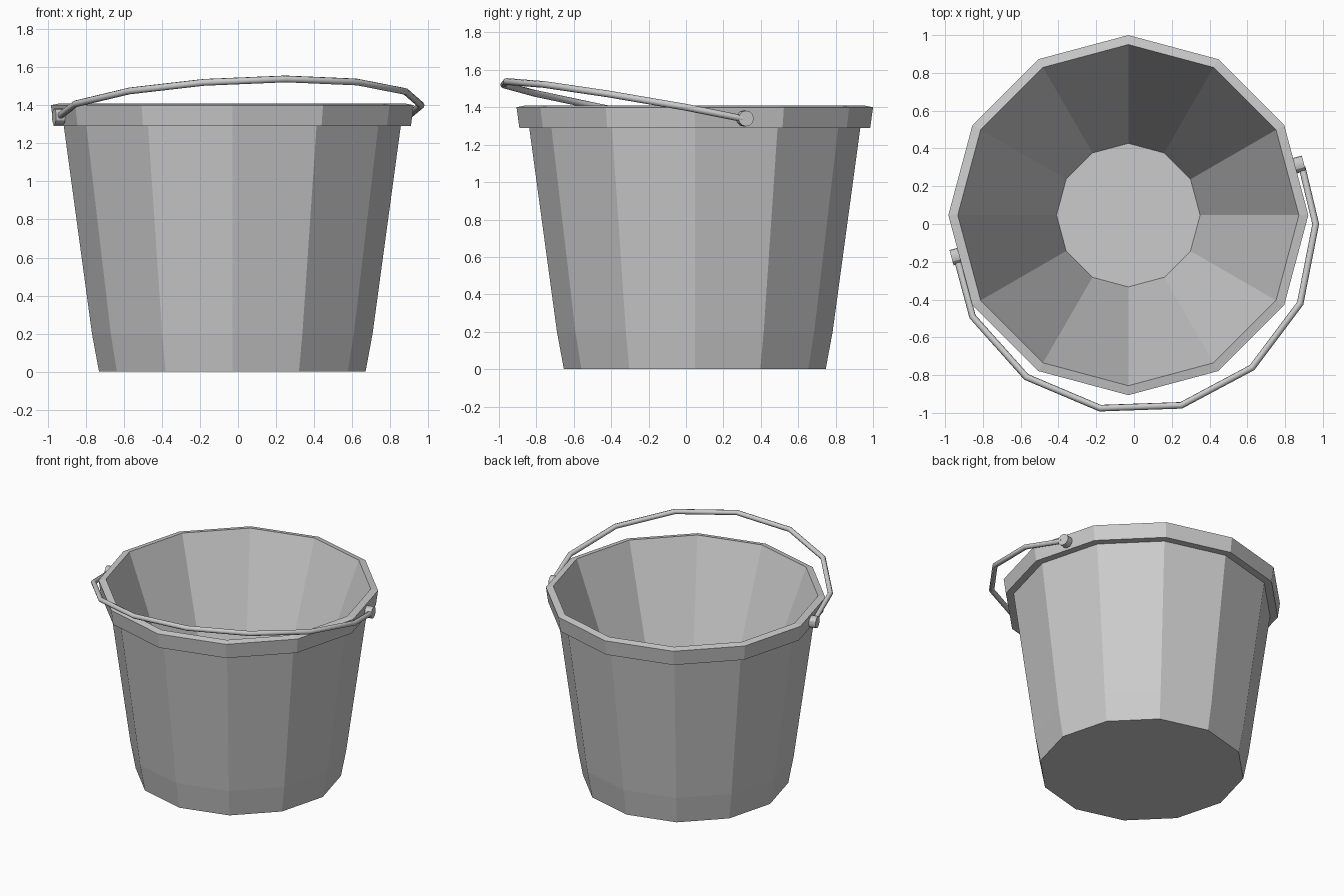
import bpy, bmesh, math
from mathutils import Vector

if "Cube" in bpy.data.objects:
    bpy.data.objects.remove(bpy.data.objects["Cube"])

CENTRE = Vector((-0.03, 0.047, 0))
SIDES = 12

# Bucket: one closed profile (radius, height) lathed in 12 flat sides
profile = [(0.70, 0.0), (0.737, 0.2), (0.885, 1.29), (0.938, 1.29),
           (0.953, 1.40), (0.903, 1.41), (0.38, 0.03)]
bm = bmesh.new()
rings = []
for r, z in profile:
    rings.append([bm.verts.new(CENTRE + Vector((r * math.cos(2 * math.pi * i / SIDES),
                                                r * math.sin(2 * math.pi * i / SIDES), z)))
                  for i in range(SIDES)])
for low, high in zip(rings, rings[1:]):
    for i in range(SIDES):
        j = (i + 1) % SIDES
        bm.faces.new((low[i], low[j], high[j], high[i]))
bm.faces.new(rings[0][::-1])
bm.faces.new(rings[-1])
bmesh.ops.recalc_face_normals(bm, faces=bm.faces)
mesh = bpy.data.meshes.new("bucket")
bm.to_mesh(mesh)
bm.free()
bpy.context.collection.objects.link(bpy.data.objects.new("bucket", mesh))

# Handle: bent round wire resting forward over the rim
path = [(0.89, 0.30, 1.34), (0.962, 0.0, 1.40), (0.88, -0.42, 1.472), (0.625, -0.76, 1.522),
        (0.25, -0.96, 1.538), (-0.18, -0.975, 1.52), (-0.57, -0.81, 1.475),
        (-0.855, -0.49, 1.407), (-0.94, -0.17, 1.34)]
curve = bpy.data.curves.new("handle", 'CURVE')
curve.dimensions = '3D'
curve.bevel_depth = 0.018
curve.bevel_resolution = 2
curve.use_fill_caps = True
spline = curve.splines.new('POLY')
spline.points.add(len(path) - 1)
for p, co in zip(spline.points, path):
    p.co = (*co, 1)
spline.use_smooth = True
bpy.context.collection.objects.link(bpy.data.objects.new("handle", curve))

# Pivot knobs on both sides of the rim
axis = Vector((math.cos(math.radians(15)), math.sin(math.radians(15)), 0))
for name, loc in (("right_pivot", (0.875, 0.315, 1.34)), ("left_pivot", (-0.942, -0.172, 1.34))):
    bpy.ops.mesh.primitive_cylinder_add(vertices=12, radius=0.042, depth=0.05, location=loc,
                                        rotation=axis.to_track_quat('Z', 'Y').to_euler())
    bpy.context.object.name = name
    bpy.ops.object.shade_smooth_by_angle()
